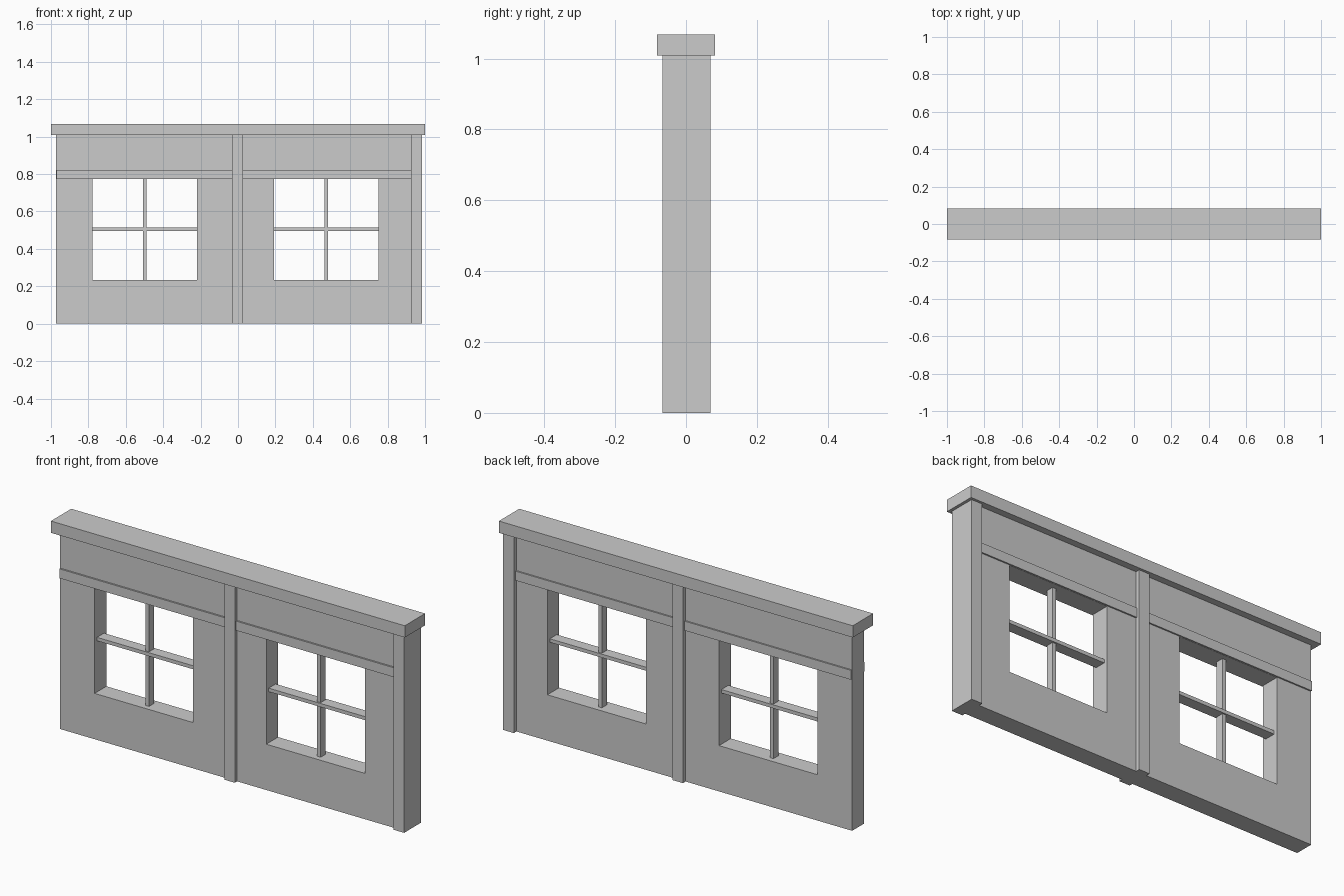
import bpy, bmesh

if "Cube" in bpy.data.objects:
    bpy.data.objects.remove(bpy.data.objects["Cube"])


def box(name, x0, x1, y0, y1, z0, z1):
    me = bpy.data.meshes.new(name)
    bm = bmesh.new()
    bmesh.ops.create_cube(bm, size=1)
    for v in bm.verts:
        v.co = (x1 if v.co.x > 0 else x0,
                y1 if v.co.y > 0 else y0,
                z1 if v.co.z > 0 else z0)
    bm.to_mesh(me)
    bm.free()
    ob = bpy.data.objects.new(name, me)
    bpy.context.collection.objects.link(ob)
    return ob


LEFT, RIGHT, TOP = -0.972, 0.985, 1.008
WINDOWS = [(-0.777, -0.22), (0.193, 0.75)]
SILL, HEAD = 0.234, 0.773

# Wall panel: a flat grid with two window cells left open, then thickened
xs = [LEFT, *WINDOWS[0], *WINDOWS[1], 0.955]
zs = [0, SILL, HEAD, TOP]
bm = bmesh.new()
grid = [[bm.verts.new((x, 0, z)) for z in zs] for x in xs]
for i in range(len(xs) - 1):
    for j in range(len(zs) - 1):
        if j == 1 and i in (1, 3):
            continue
        bm.faces.new((grid[i][j], grid[i + 1][j], grid[i + 1][j + 1], grid[i][j + 1]))
me = bpy.data.meshes.new("wall_panel")
bm.to_mesh(me)
bm.free()
wall = bpy.data.objects.new("wall_panel", me)
bpy.context.collection.objects.link(wall)
mod = wall.modifiers.new("thickness", 'SOLIDIFY')
mod.thickness = 0.095
mod.offset = 0

# Capping beam
box("cap_beam", -1, 1, -0.082, 0.082, TOP, 1.068)

# Posts, standing proud of both wall faces
box("centre_post", -0.031, 0.028, -0.066, 0.069, 0, TOP)
box("end_post", 0.925, RIGHT, -0.066, 0.069, 0, TOP)

# Horizontal rail above the windows, showing on both faces
box("rail", -0.97, 0.95, -0.056, 0.055, 0.774, 0.822)

# Crossed glazing bars
for side, (x0, x1) in zip(("left", "right"), WINDOWS):
    c = (x0 + x1) / 2
    box(side + "_window_upright", c - 0.01, c + 0.01, -0.02, 0.02, SILL, HEAD)
    box(side + "_window_crossbar", x0, x1, -0.028, 0.028, 0.495, 0.513)
